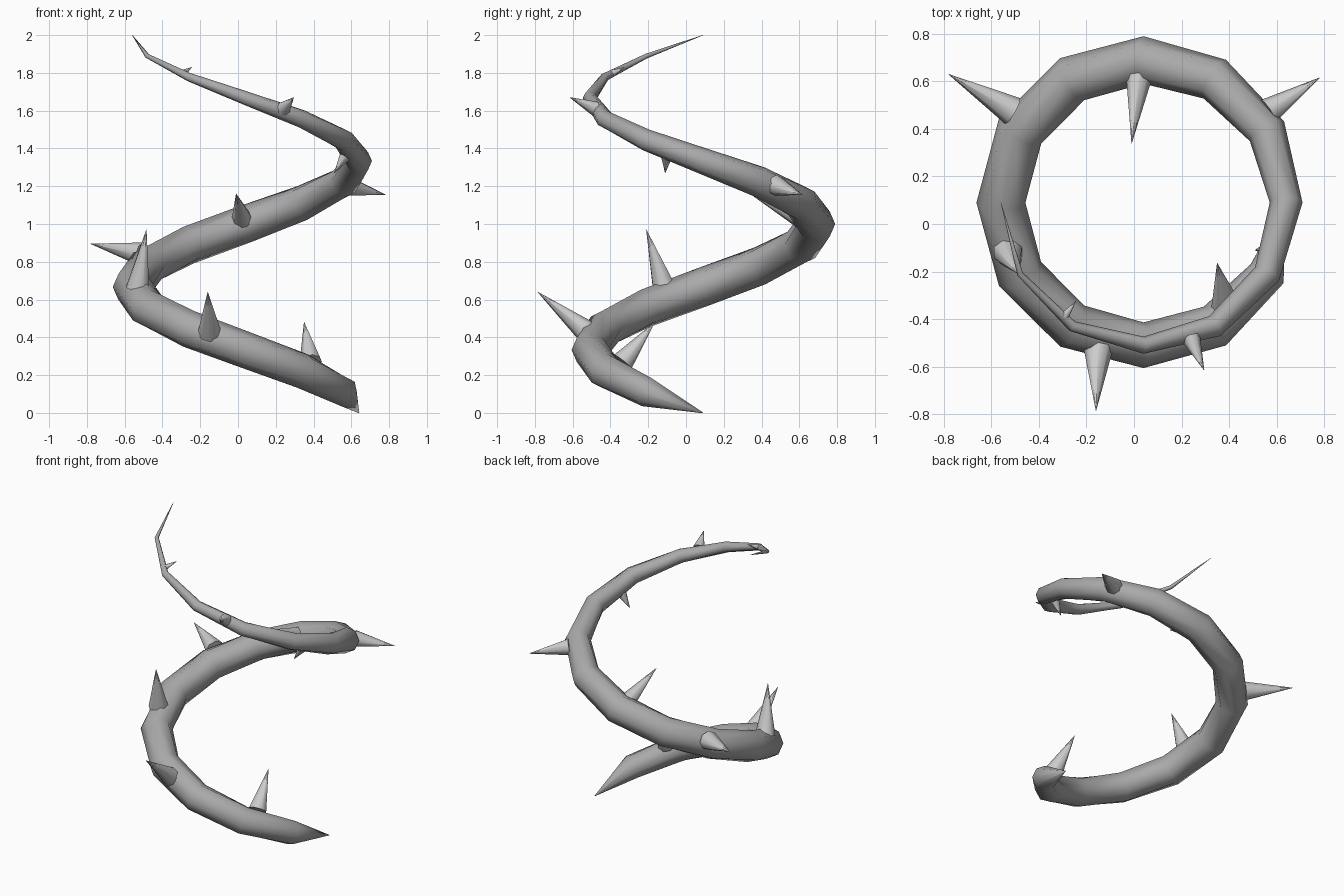
import bpy, bmesh, math
from mathutils import Vector

if "Cube" in bpy.data.objects:
    bpy.data.objects.remove(bpy.data.objects["Cube"])

CENTRE = Vector((0.04, 0.09, 0))
R, TURN, HEIGHT, SIDES = 0.6, -3 * math.pi, 2.0, 8
# Vine thickness at each ring, 30 degrees apart
RADII = [0.002, .08, .094, .096, .1, .102, .103, .103, .102, .1,
         .094, .083, .069, .058, .048, .036, .023, .013, .001]


def finish(bm, name):
    bmesh.ops.recalc_face_normals(bm, faces=bm.faces)
    me = bpy.data.meshes.new(name)
    bm.to_mesh(me)
    bm.free()
    ob = bpy.data.objects.new(name, me)
    bpy.context.collection.objects.link(ob)
    return ob


# Vine: tapered tube swept along a one and a half turn helix
bm = bmesh.new()
rings = []
for i, r in enumerate(RADII):
    t = i / (len(RADII) - 1)
    a = TURN * t
    out = Vector((math.cos(a), math.sin(a), 0))
    tangent = Vector((-math.sin(a) * R * TURN, math.cos(a) * R * TURN, HEIGHT)).normalized()
    up = out.cross(tangent)
    c = CENTRE + out * R + Vector((0, 0, HEIGHT * t))
    rings.append([bm.verts.new(c + r * (math.cos(k) * out + math.sin(k) * up))
                  for k in (2 * math.pi * j / SIDES for j in range(SIDES))])
for p, q in zip(rings, rings[1:]):
    for j in range(SIDES):
        k = (j + 1) % SIDES
        bm.faces.new((p[j], p[k], q[k], q[j]))
bm.faces.new(rings[0])
bm.faces.new(rings[-1])
for f in bm.faces:
    f.smooth = True
vine = finish(bm, "vine")
dark = bpy.data.materials.new("dark_grey")
dark.diffuse_color = (0.4, 0.4, 0.4, 1)
dark.use_nodes = True
dark.node_tree.nodes["Principled BSDF"].inputs["Base Color"].default_value = dark.diffuse_color
vine.data.materials.append(dark)


# Thorns: smooth spikes from the vine surface to a tip
def thorn(i, base, tip, r):
    base, tip = Vector(base), Vector(tip)
    d = tip - base
    bm = bmesh.new()
    bmesh.ops.create_cone(bm, cap_ends=True, segments=8, radius1=r, radius2=0.001, depth=d.length)
    for f in bm.faces:
        f.smooth = len(f.verts) == 4
    ob = finish(bm, f"thorn_{i}")
    ob.location = (base + tip) / 2
    ob.rotation_euler = d.to_track_quat('Z', 'Y').to_euler()


THORNS = [
    ((.385, -.335, .27), (.35, -.165, .48), .06),
    ((-.15, -.52, .425), (-.16, -.785, .64), .063),
    ((-.53, -.115, .66), (-.485, -.21, .97), .065),
    ((-.51, .475, .84), (-.78, .63, .895), .063),
    ((.025, .65, 1.01), (-.01, .34, 1.16), .061),
    ((.565, .475, 1.205), (.78, .615, 1.155), .056),
    ((.58, -.1, 1.38), (.51, -.11, 1.27), .038),
    ((.24, -.48, 1.61), (.295, -.615, 1.67), .04),
    ((-.29, -.385, 1.80), (-.245, -.325, 1.83), .018),
]
for n, spec in enumerate(THORNS, 1):
    thorn(n, *spec)
